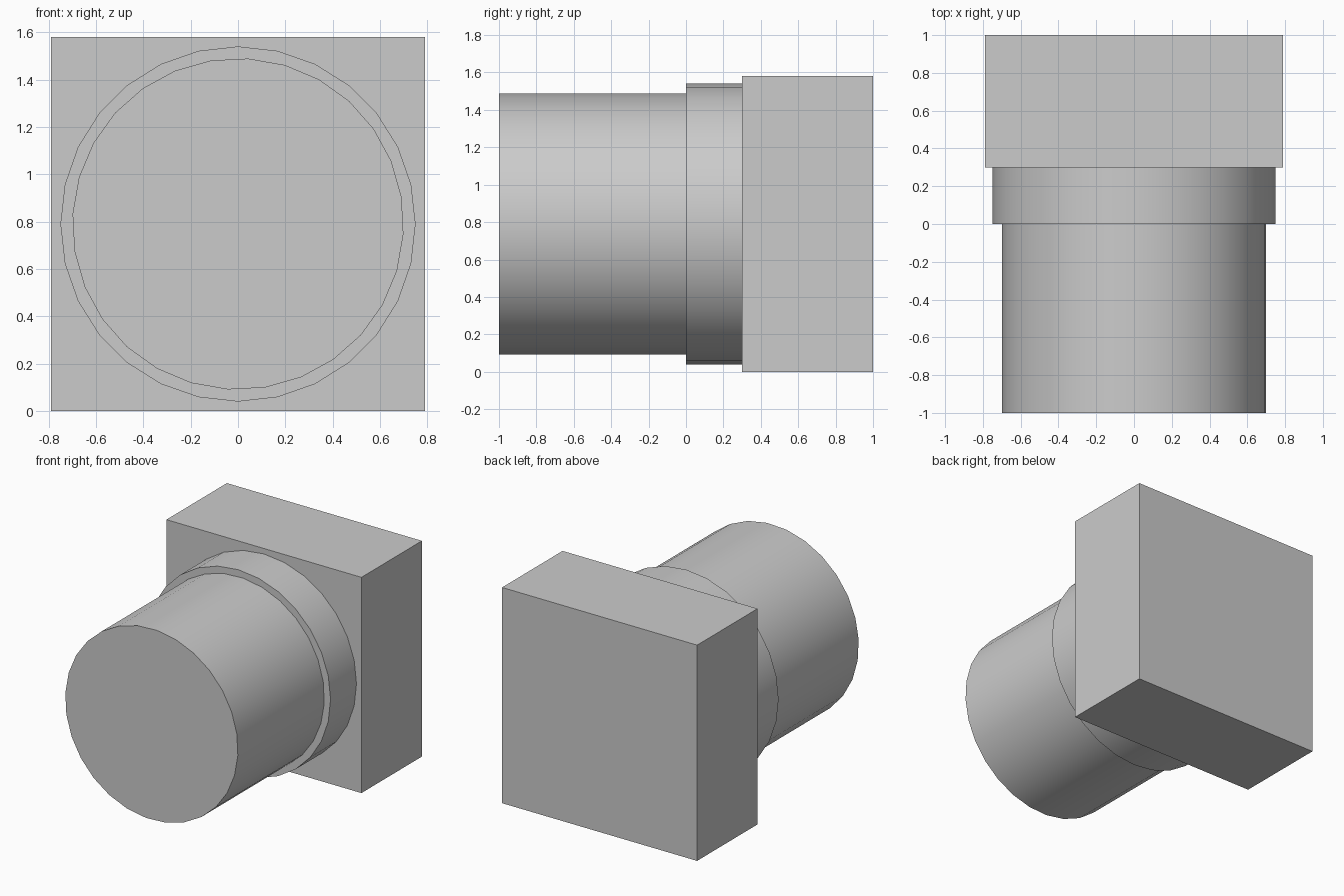
import bpy
from math import radians

cube = bpy.data.objects.get("Cube")
if cube:
    bpy.data.objects.remove(cube, do_unlink=True)

# One plain grey for the whole model
grey = bpy.data.materials.new("light_grey")
grey.use_nodes = True
colour = (0.6, 0.6, 0.6, 1)
grey.diffuse_color = colour
grey.node_tree.nodes["Principled BSDF"].inputs["Base Color"].default_value = colour

SIZE = 1.58          # width and height of the square block
AXIS_Z = SIZE / 2    # height of the shared axis


def finish(name):
    part = bpy.context.object
    part.name = name
    part.data.materials.append(grey)
    return part


def round_part(name, radius, front, back, turn):
    """Cylinder lying along y, with smooth walls and sharp rims."""
    bpy.ops.mesh.primitive_cylinder_add(
        vertices=28, radius=radius, depth=back - front,
        location=(0, (front + back) / 2, AXIS_Z),
        rotation=(radians(90), radians(turn), 0))
    finish(name)
    bpy.ops.object.shade_smooth_by_angle(angle=radians(40))


# Square block at the back
bpy.ops.mesh.primitive_cube_add(size=1, location=(0, 0.65, AXIS_Z))
finish("square_block").scale = (SIZE, 0.7, SIZE)

# Collar and long barrel in front of it
round_part("collar", 0.75, 0.0, 0.3, 0)
round_part("barrel", 0.70, -1.0, 0.0, 3.5)
